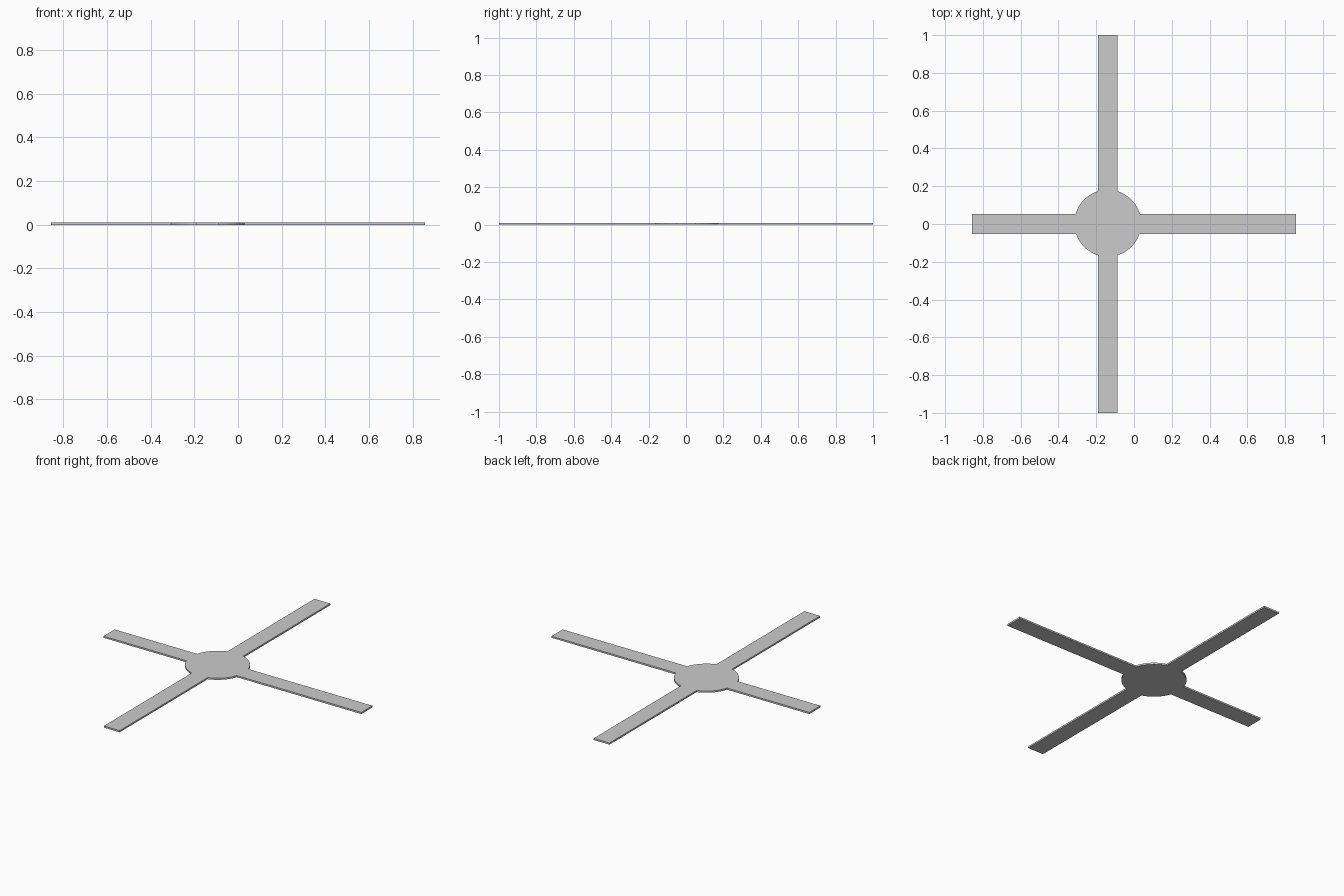
import bpy, bmesh, math

if "Cube" in bpy.data.objects:
    bpy.data.objects.remove(bpy.data.objects["Cube"])

CX, CY, R = -0.139, 0.004, 0.177   # hub disc
W = 0.0525                         # arm half width
T = 0.01                           # plate thickness
X_END, Y_END = 0.857, 1.0
STEPS = 12


def quarter(sx, sy):
    """Hub arc between the x arm and the y arm of one quadrant, plus arm corners."""
    y0 = sy * W - CY
    a0 = math.atan2(y0, sx * math.sqrt(R * R - y0 * y0))
    x1 = sx * W
    a1 = math.atan2(sy * math.sqrt(R * R - x1 * x1), x1)
    d = (a1 - a0 + math.pi) % (2 * math.pi) - math.pi
    arc = [(CX + R * math.cos(a0 + d * i / STEPS),
            CY + R * math.sin(a0 + d * i / STEPS)) for i in range(STEPS + 1)]
    pts = [(sx * X_END, sy * W)] + arc + [(CX + sx * W, sy * Y_END)]
    return pts if sx * sy > 0 else pts[::-1]


# one flat plate: round hub with four arms
outline = [p for s in ((1, 1), (-1, 1), (-1, -1), (1, -1)) for p in quarter(*s)]
bm = bmesh.new()
face = bm.faces.new([bm.verts.new((x, y, 0)) for x, y in outline])
ext = bmesh.ops.extrude_face_region(bm, geom=[face])
top = [g for g in ext["geom"] if isinstance(g, bmesh.types.BMVert)]
bmesh.ops.translate(bm, verts=top, vec=(0, 0, T))
bmesh.ops.recalc_face_normals(bm, faces=bm.faces)
mesh = bpy.data.meshes.new("cross_plate")
bm.to_mesh(mesh)
bm.free()
plate = bpy.data.objects.new("cross_plate", mesh)
bpy.context.collection.objects.link(plate)
